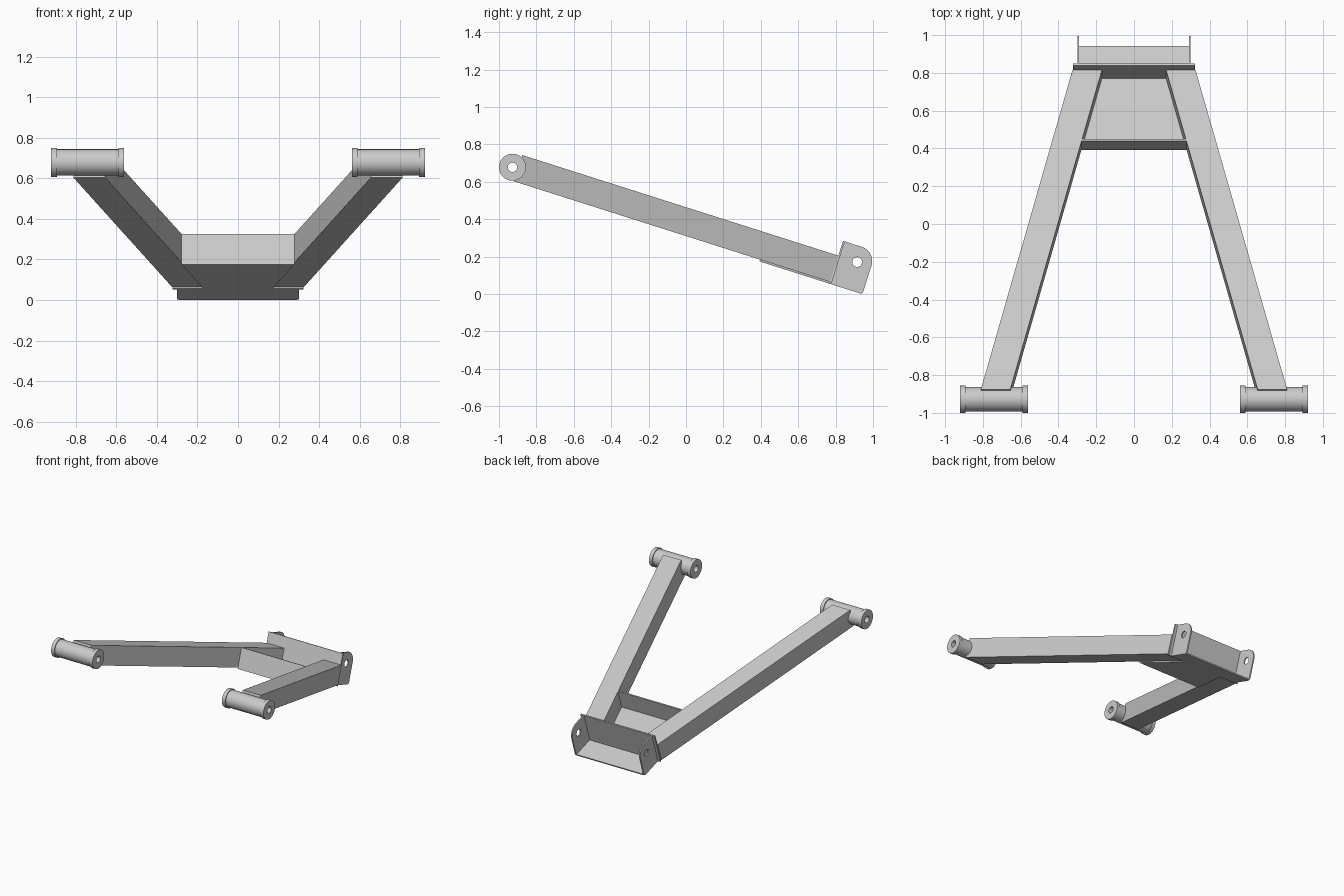
import bpy, bmesh, math
from mathutils import Matrix, Vector

cube = bpy.data.objects.get("Cube")
if cube:
    bpy.data.objects.remove(cube, do_unlink=True)

steel = bpy.data.materials.new("steel_grey")
steel.use_nodes = True
GREY = (0.6, 0.6, 0.6, 1)
steel.diffuse_color = GREY
steel.node_tree.nodes["Principled BSDF"].inputs["Base Color"].default_value = GREY

# Tilted working frame: x across, y along the arms, z normal to them
FRAME = Matrix.Translation((0, 0.77, 0.065)) @ Matrix.Rotation(math.radians(-17.65), 4, 'X')
ARM_LEN, ARM_H, ARM_W = 1.774, 0.147, 0.156
THICK = 0.01
BOX_LEN = 0.393


def inner_x(v):
    """Inner edge of an arm at position v along the frame."""
    return 0.17 - 0.485 * v / ARM_LEN


def finish(bm, name, matrix):
    bmesh.ops.recalc_face_normals(bm, faces=bm.faces)
    mesh = bpy.data.meshes.new(name)
    bm.to_mesh(mesh)
    bm.free()
    mesh.materials.append(steel)
    obj = bpy.data.objects.new(name, mesh)
    bpy.context.collection.objects.link(obj)
    obj.matrix_world = matrix
    return obj


def slab(name, outline, low, high):
    """Extrude a flat outline from low to high in the tilted frame."""
    bm = bmesh.new()
    face = bm.faces.new([bm.verts.new((x, v, low)) for x, v in outline])
    out = bmesh.ops.extrude_face_region(bm, geom=[face])
    moved = [g for g in out["geom"] if isinstance(g, bmesh.types.BMVert)]
    bmesh.ops.translate(bm, verts=moved, vec=(0, 0, high - low))
    return finish(bm, name, FRAME)


def strip(half_a, v_a, half_b, v_b):
    return [(-half_a, v_a), (half_a, v_a), (half_b, v_b), (-half_b, v_b)]


def lathe(name, profile, centre):
    """Spin a closed (x, radius) profile around the x axis."""
    bm = bmesh.new()
    verts = [bm.verts.new((x, 0, r)) for x, r in profile]
    edges = [bm.edges.new((verts[i - 1], verts[i])) for i in range(len(verts))]
    bmesh.ops.spin(bm, geom=verts + edges, cent=(0, 0, 0), axis=(1, 0, 0),
                   angle=math.tau, steps=48, use_merge=True)
    bmesh.ops.remove_doubles(bm, verts=bm.verts, dist=1e-5)
    obj = finish(bm, name, Matrix.Translation(centre))
    bpy.ops.object.select_all(action='DESELECT')
    obj.select_set(True)
    bpy.context.view_layer.objects.active = obj
    bpy.ops.object.shade_smooth_by_angle(angle=math.radians(35))


def arc(cx, cy, r, start, end, steps):
    angles = [math.radians(start + (end - start) * i / steps) for i in range(steps + 1)]
    return [(cx + r * math.cos(a), cy + r * math.sin(a)) for a in angles]


def ear(name, x):
    """Rounded bracket plate with a bolt hole."""
    curve = bpy.data.curves.new(name, 'CURVE')
    curve.dimensions = '2D'
    curve.fill_mode = 'BOTH'
    curve.extrude = THICK / 2
    plate = ([(0, -THICK)] + arc(0.17, 0.005, 0.015, -90, 0, 4)
             + arc(0.105, 0.15, 0.08, 0, 90, 12) + [(0, 0.23)])
    hole = arc(0.106, 0.145, 0.026, 0, 360, 32)[:-1]
    for points in (plate, hole):
        spline = curve.splines.new('POLY')
        spline.points.add(len(points) - 1)
        for p, (a, b) in zip(spline.points, points):
            p.co = (a, b, 0, 1)
        spline.use_cyclic_u = True
    temp = bpy.data.objects.new(name + "_outline", curve)
    bpy.context.collection.objects.link(temp)
    bpy.context.view_layer.update()
    mesh = bpy.data.meshes.new_from_object(
        temp.evaluated_get(bpy.context.evaluated_depsgraph_get()))
    bpy.data.objects.remove(temp, do_unlink=True)
    bm = bmesh.new()
    bm.from_mesh(mesh)
    bpy.data.meshes.remove(mesh)
    bmesh.ops.remove_doubles(bm, verts=bm.verts, dist=1e-5)
    # outline axes become along / normal / across
    turn = Matrix(((0, 0, 1, x), (1, 0, 0, 0), (0, 1, 0, 0), (0, 0, 0, 1)))
    for f in bm.faces:
        f.smooth = False
    finish(bm, name, FRAME @ turn)


# Arms, pivot tubes and bracket ears on both sides
TUBE = [(0.18, 0.025), (0.18, 0.072), (0.152, 0.072), (0.152, 0.065)]
TUBE += [(-x, r) for x, r in reversed(TUBE)]
for side, label in ((1, "left"), (-1, "right")):
    near, far = inner_x(0), inner_x(-ARM_LEN)
    slab(label + "_arm", [(side * near, 0), (side * (near + ARM_W), 0),
                          (side * (far + ARM_W), -ARM_LEN), (side * far, -ARM_LEN)], 0, ARM_H)
    lathe(label + "_pivot_tube", TUBE, Vector((side * 0.741, -0.928, 0.678)))
    ear(label + "_bracket_ear", side * 0.295)

# Open box between the arms
front = inner_x(-BOX_LEN)
slab("box_floor", strip(front, -BOX_LEN, inner_x(0), 0), -THICK, 0)
slab("cross_plate", strip(front, -BOX_LEN, inner_x(THICK - BOX_LEN), THICK - BOX_LEN), 0, ARM_H)

# Rear bracket
slab("end_plate", strip(0.322, 0, 0.322, THICK), -THICK, 0.23)
slab("bracket_floor", strip(0.29, THICK, 0.29, 0.18), -THICK, 0)
